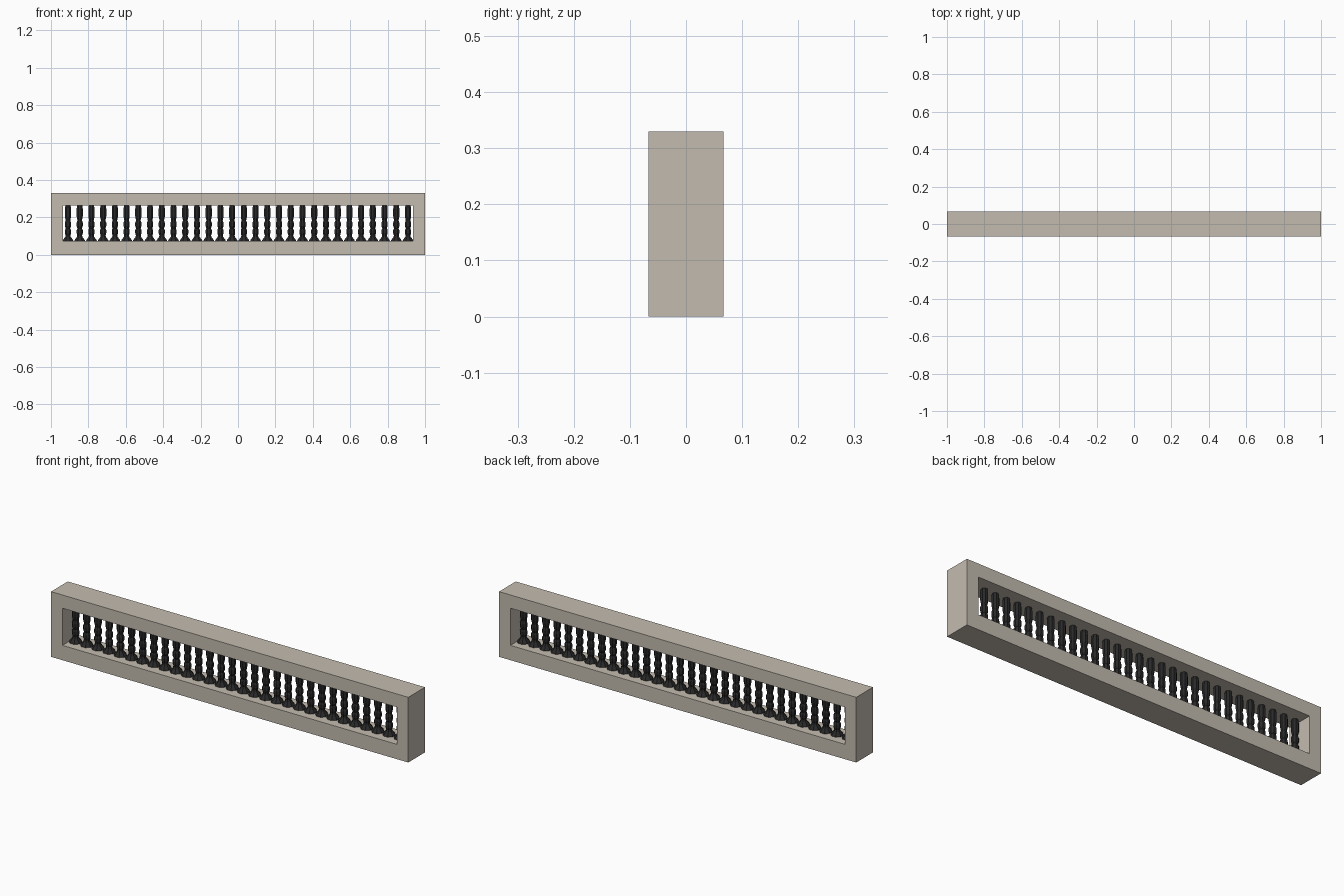
import bpy, bmesh, math

if "Cube" in bpy.data.objects:
    bpy.data.objects.remove(bpy.data.objects["Cube"])

def material(name, rgb):
    m = bpy.data.materials.new(name)
    m.diffuse_color = (*rgb, 1)
    m.use_nodes = True
    m.node_tree.nodes["Principled BSDF"].inputs["Base Color"].default_value = m.diffuse_color
    return m

stone = material("warm_stone", (0.55, 0.50, 0.43))
iron = material("dark_iron", (0.022, 0.022, 0.023))

def finish(bm, name, mat):
    bmesh.ops.recalc_face_normals(bm, faces=bm.faces)
    me = bpy.data.meshes.new(name)
    bm.to_mesh(me)
    bm.free()
    me.materials.append(mat)
    ob = bpy.data.objects.new(name, me)
    bpy.context.collection.objects.link(ob)
    return ob

# Rectangular frame: one ring of quads swept through the depth
W, H, D = 1.0, 0.33, 0.067
IW, Z0, Z1 = 0.936, 0.075, 0.263
bm = bmesh.new()
outer = [(-W, 0), (W, 0), (W, H), (-W, H)]
inner = [(-IW, Z0), (IW, Z0), (IW, Z1), (-IW, Z1)]
rings = [[bm.verts.new((x, y, z)) for x, z in loop]
         for loop, y in ((outer, -D), (outer, D), (inner, D), (inner, -D))]
for k in range(4):
    a, b = rings[k], rings[(k + 1) % 4]
    for i in range(4):
        j = (i + 1) % 4
        bm.faces.new((a[i], a[j], b[j], b[i]))
finish(bm, "frame", stone)

# Turned balusters: eight-sided lathe profile (radius, height)
profile = [(0.031, Z0), (0.029, 0.080), (0.016, 0.096), (0.014, 0.104),
           (0.018, 0.116), (0.018, 0.132), (0.013, 0.142), (0.018, 0.154),
           (0.018, 0.172), (0.013, 0.184), (0.016, 0.196), (0.018, 0.206),
           (0.018, 0.246), (0.015, Z1)]
COUNT, SIDES = 30, 8
for n in range(COUNT):
    cx = -0.909 + 1.818 * n / (COUNT - 1)
    bm = bmesh.new()
    loops = []
    for r, z in profile:
        loops.append([bm.verts.new((cx + r * math.cos((i + 0.5) * 2 * math.pi / SIDES),
                                    r * math.sin((i + 0.5) * 2 * math.pi / SIDES), z))
                      for i in range(SIDES)])
    for a, b in zip(loops, loops[1:]):
        for i in range(SIDES):
            j = (i + 1) % SIDES
            bm.faces.new((a[i], a[j], b[j], b[i]))
    bm.faces.new(loops[0])
    bm.faces.new(loops[-1])
    finish(bm, f"baluster_{n + 1:02d}", iron)
